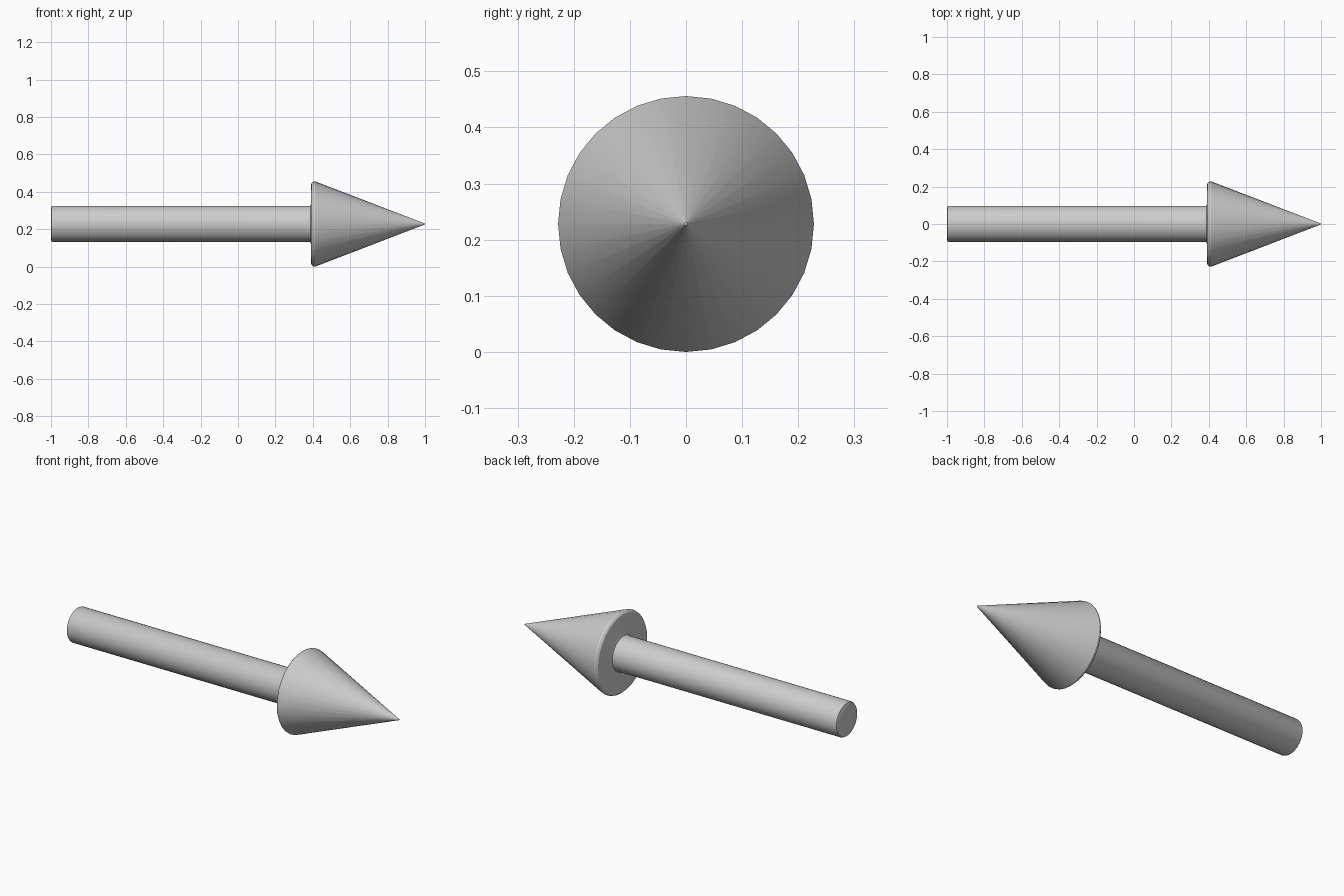
import bpy, bmesh
from math import pi
from mathutils import Vector, Matrix

if "Cube" in bpy.data.objects:
    bpy.data.objects.remove(bpy.data.objects["Cube"])

R = 0.228      # head radius, also the height of the axis
SIDES = 32

# Half outline (x along the axis, radius), from the butt end to the tip
profile = [
    (-1.0, 0.0), (-1.0, 0.085), (-0.997, 0.092), (-0.989, 0.096),        # rounded butt
    (0.380, 0.096), (0.387, 0.099), (0.390, 0.107),                      # fillet to head
    (0.390, 0.206), (0.393, 0.218), (0.401, 0.226), (0.411, R),          # rounded rim
    (0.421, 0.2245), (0.993, 0.005), (0.998, 0.003), (1.0, 0.0),         # cone and tip
]

# Arrow: outline spun about the x axis
bm = bmesh.new()
verts = [bm.verts.new((x, 0, r)) for x, r in profile]
edges = [bm.edges.new(pair) for pair in zip(verts, verts[1:])]
bmesh.ops.spin(bm, geom=verts + edges, cent=(0, 0, 0), axis=(1, 0, 0),
               angle=2 * pi, steps=SIDES, use_merge=False)
bmesh.ops.remove_doubles(bm, verts=bm.verts, dist=0.0003)
bmesh.ops.recalc_face_normals(bm, faces=bm.faces)
bmesh.ops.translate(bm, verts=bm.verts, vec=(0, 0, R))

mesh = bpy.data.meshes.new("arrow")
bm.to_mesh(mesh)
bm.free()
arrow = bpy.data.objects.new("arrow", mesh)
bpy.context.collection.objects.link(arrow)

# Smooth sides, crisp flat ends
bpy.context.view_layer.objects.active = arrow
arrow.select_set(True)
bpy.ops.object.shade_smooth_by_angle(angle=pi / 6)
